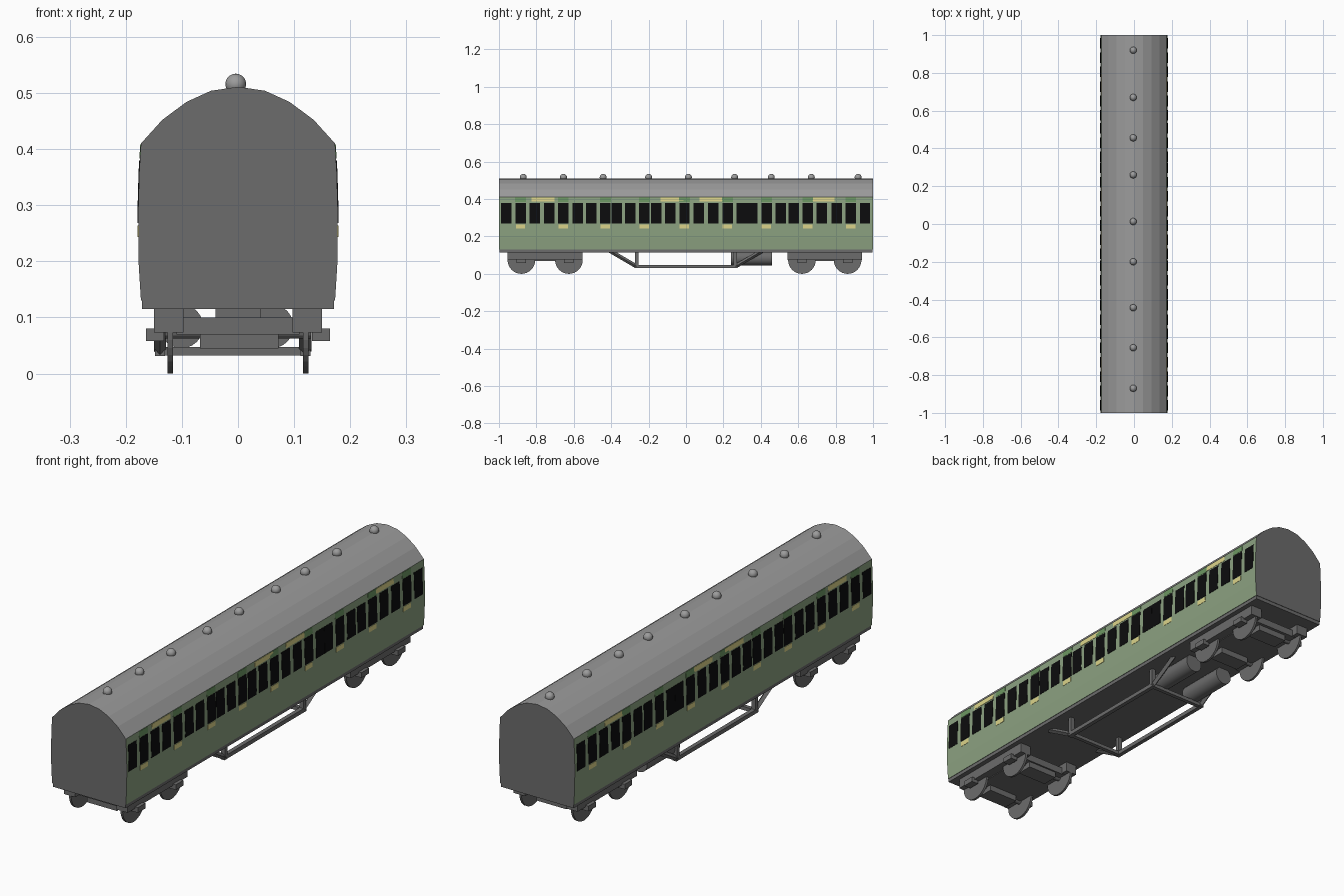
import bpy, bmesh, math
from mathutils import Vector

if "Cube" in bpy.data.objects:
    bpy.data.objects.remove(bpy.data.objects["Cube"])


def mat(name, r, g, b):
    m = bpy.data.materials.new(name)
    lin = [((c / 255 + 0.055) / 1.055) ** 2.4 for c in (r, g, b)]
    m.diffuse_color = (*lin, 1)
    m.use_nodes = True
    m.node_tree.nodes["Principled BSDF"].inputs["Base Color"].default_value = m.diffuse_color
    return m


GREEN = mat("carriage_green", 140, 162, 129)
DOOR_GREEN = mat("vent_green", 108, 150, 98)
ROOF = mat("roof_grey", 156, 156, 156)
DARK = mat("underframe_grey", 108, 108, 108)
BLACK = mat("window_black", 12, 12, 13)
CREAM = mat("pale_yellow", 220, 212, 138)


def finish(name, bm, *mats):
    me = bpy.data.meshes.new(name)
    bm.normal_update()
    bm.to_mesh(me)
    bm.free()
    for m in mats:
        me.materials.append(m)
    ob = bpy.data.objects.new(name, me)
    bpy.context.collection.objects.link(ob)
    return ob


def add_box(bm, x0, x1, y0, y1, z0, z1):
    vs = bmesh.ops.create_cube(bm, size=1)["verts"]
    for v in vs:
        v.co = Vector(((x0 + x1) / 2 + v.co.x * (x1 - x0),
                       (y0 + y1) / 2 + v.co.y * (y1 - y0),
                       (z0 + z1) / 2 + v.co.z * (z1 - z0)))


def add_rod(bm, a, b, r, seg=24):
    a, b = Vector(a), Vector(b)
    d = b - a
    vs = bmesh.ops.create_cone(bm, cap_ends=True, segments=seg, radius1=r,
                               radius2=r, depth=d.length)["verts"]
    rot = d.to_track_quat('Z', 'Y')
    for v in vs:
        v.co = rot @ v.co + (a + b) / 2


# Body shell: extruded cross-section, coloured by face direction and height
SIDE = [(0.173, 0.13), (0.177, 0.195), (0.178, 0.29), (0.176, 0.36), (0.173, 0.41)]
ARCH = [(0.135, 0.452), (0.092, 0.484), (0.048, 0.504), (0, 0.511)]
half = SIDE + ARCH
profile = half + [(-x, z) for x, z in reversed(half[:-1])]
bm = bmesh.new()
face = bm.faces.new([bm.verts.new((x, -1, z)) for x, z in profile])
new = bmesh.ops.extrude_face_region(bm, geom=[face])["geom"]
bmesh.ops.translate(bm, vec=(0, 2, 0), verts=[g for g in new if isinstance(g, bmesh.types.BMVert)])
bmesh.ops.recalc_face_normals(bm, faces=bm.faces)
for f in bm.faces:
    if abs(f.normal.y) > 0.5 or f.normal.z < -0.5:
        f.material_index = 2
    elif f.calc_center_median().z > 0.41:
        f.material_index = 1
finish("carriage_body", bm, GREEN, ROOF, DARK)

# Floor frame
bm = bmesh.new()
add_box(bm, -0.171, 0.171, -0.998, 0.998, 0.115, 0.133)
finish("floor_frame", bm, DARK)


# Thin plates that follow the curve of the side wall
def side_x(z):
    for (xa, za), (xb, zb) in zip(SIDE, SIDE[1:]):
        if z <= zb:
            return xa + (xb - xa) * (z - za) / (zb - za)
    return SIDE[-1][0]


def plates(name, spans, z0, z1, material):
    bm = bmesh.new()
    zs = [z0] + [z for _, z in SIDE if z0 < z < z1] + [z1]
    for s in (1, -1):
        for y0, y1 in spans:
            for za, zb in zip(zs, zs[1:]):
                for out in [0.0012]:
                    q = [(y0, za), (y1, za), (y1, zb), (y0, zb)]
                    vs = [bm.verts.new((s * (side_x(z) + out), y, z)) for y, z in q]
                    bm.faces.new(vs if s > 0 else vs[::-1])
    bmesh.ops.remove_doubles(bm, verts=bm.verts, dist=1e-5)
    ob = finish(name, bm, material)
    mod = ob.modifiers.new("thickness", 'SOLIDIFY')
    mod.thickness = 0.002
    mod.offset = -1


doors = [-0.884, -0.656, -0.431, -0.222, -0.008, 0.222, 0.431, 0.651, 0.881]
after = {2: 0.06, 3: 0.064}
windows = []
for i, d in enumerate(doors):
    for c in (d - 0.076, d, d + after.get(i, 0.076)):
        windows.append((c - 0.028, c + 0.028))
plates("windows", windows, 0.268, 0.38, BLACK)
plates("door_ventilators", [(d - 0.029, d + 0.029) for d in doors], 0.383, 0.408, DOOR_GREEN)
plates("door_plates", [(d - 0.026, d + 0.024) for d in doors], 0.243, 0.264, CREAM)
plates("upper_boards", [(-0.827, -0.704), (-0.137, -0.013), (0.072, 0.195), (0.677, 0.795)],
       0.386, 0.407, CREAM)

# Roof ventilators
bm = bmesh.new()
for y in (-0.87, -0.655, -0.443, -0.2, 0.013, 0.26, 0.456, 0.67, 0.92):
    vs = bmesh.ops.create_uvsphere(bm, u_segments=16, v_segments=10, radius=0.0185)["verts"]
    bmesh.ops.translate(bm, vec=(-0.004, y, 0.516), verts=vs)
for f in bm.faces:
    f.smooth = True
finish("roof_ventilators", bm, ROOF)

# Bogies: centre plate, side frames, wheels, axles and axle boxes
for label, yc, wheels in (("front", -0.754, (-0.88, -0.626)), ("rear", 0.742, (0.62, 0.864))):
    bm = bmesh.new()
    add_box(bm, -0.11, 0.11, yc - 0.17, yc + 0.17, 0.07, 0.1)
    add_box(bm, -0.04, 0.04, yc - 0.05, yc + 0.05, 0.1, 0.116)
    for s in (1, -1):
        x0, x1 = sorted((s * 0.097, s * 0.15))
        add_box(bm, x0, x1, yc - 0.2, yc + 0.2, 0.073, 0.115)
    finish(label + "_bogie_frame", bm, DARK)

    bm = bmesh.new()
    for y in wheels:
        add_rod(bm, (-0.13, y, 0.074), (0.13, y, 0.074), 0.012, 12)
        add_box(bm, -0.068, 0.072, y - 0.035, y + 0.035, 0.045, 0.097)
        for s in (1, -1):
            add_rod(bm, (s * 0.116, y, 0.074), (s * 0.126, y, 0.074), 0.074, 32)
    finish(label + "_wheels", bm, DARK)

    bm = bmesh.new()
    for y in wheels:
        for s in (1, -1):
            x0, x1 = sorted((s * 0.132, s * 0.164))
            add_box(bm, x0, x1, y - 0.025, y + 0.025, 0.058, 0.08)
    finish(label + "_axle_boxes", bm, DARK)

# Truss rods under the floor, with cross bars
bm = bmesh.new()
R = 0.011
for x in (-0.139, 0.12):
    add_box(bm, x - 0.009, x + 0.009, -0.275, 0.275, 0.031, 0.048)
    for s in (1, -1):
        add_rod(bm, (x, s * 0.265, 0.04), (x, s * 0.405, 0.122), R, 4)
        y0, y1 = sorted((s * 0.255, s * 0.272))
        add_box(bm, x - 0.009, x + 0.009, y0, y1, 0.035, 0.12)
for s in (1, -1):
    y0, y1 = sorted((s * 0.255, s * 0.272))
    add_box(bm, -0.139, 0.12, y0, y1, 0.032, 0.047)
finish("truss_frame", bm, DARK)

# Gas cylinders
bm = bmesh.new()
for x in (-0.101, 0.06):
    add_rod(bm, (x, 0.24, 0.084), (x, 0.46, 0.084), 0.039, 24)
ob = finish("gas_cylinders", bm, DARK)
bpy.context.view_layer.objects.active = ob
ob.select_set(True)
bpy.ops.object.shade_smooth_by_angle(angle=math.radians(35))
